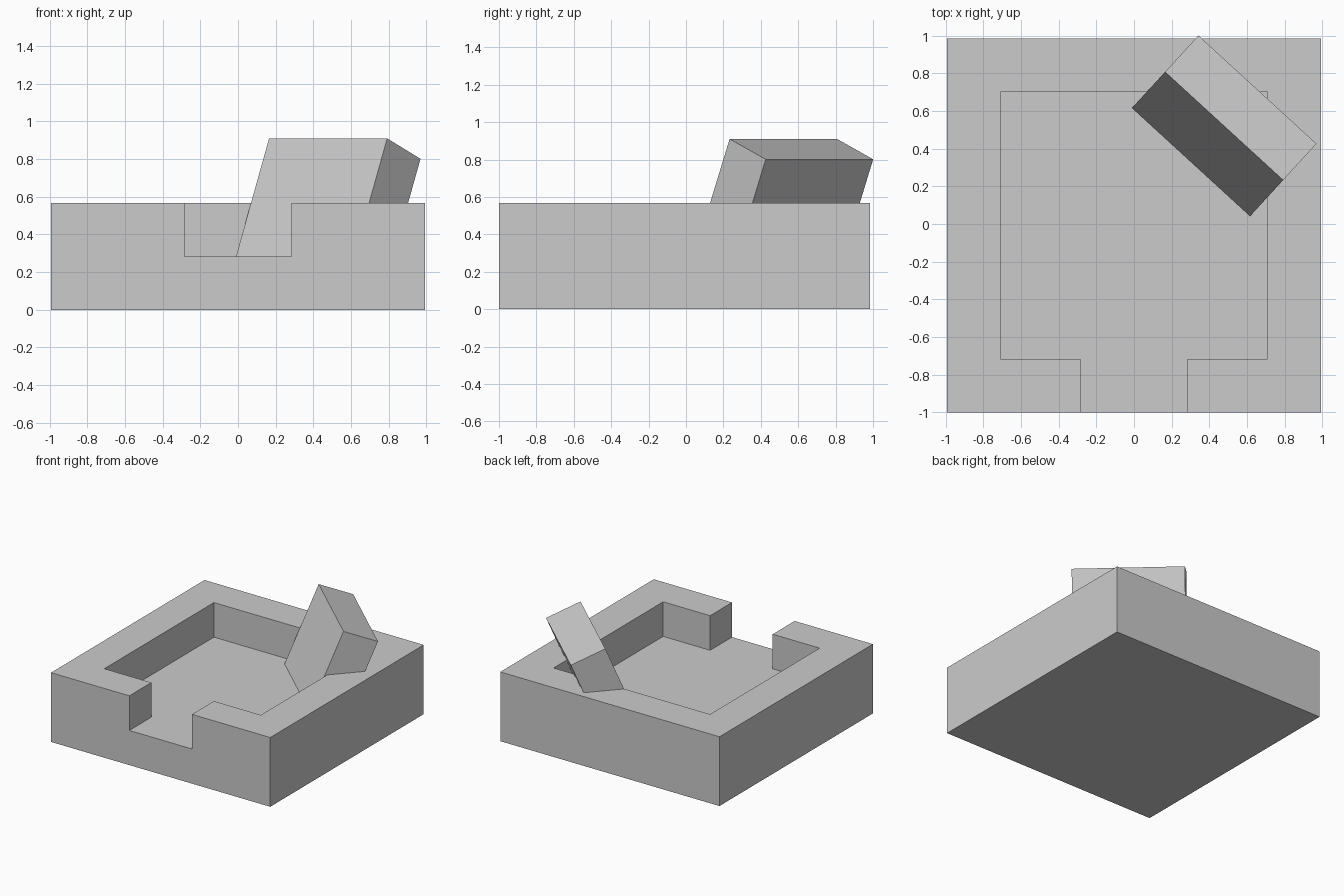
import bpy, bmesh
from math import radians

if "Cube" in bpy.data.objects:
    bpy.data.objects.remove(bpy.data.objects["Cube"])

U = 1.984 / 7          # wall module
Y0 = -0.008            # base centre in y


def prism(name, outline, z0, z1):
    bm = bmesh.new()
    face = bm.faces.new([bm.verts.new((x, y, z0)) for x, y in outline])
    top = bmesh.ops.extrude_face_region(bm, geom=[face])
    verts = [g for g in top["geom"] if isinstance(g, bmesh.types.BMVert)]
    bmesh.ops.translate(bm, verts=verts, vec=(0, 0, z1 - z0))
    bmesh.ops.recalc_face_normals(bm, faces=bm.faces)
    mesh = bpy.data.meshes.new(name)
    bm.to_mesh(mesh)
    bm.free()
    obj = bpy.data.objects.new(name, mesh)
    bpy.context.collection.objects.link(obj)
    return obj


# Square tray block
h = 3.5 * U
tray = prism("tray", [(-h, -h), (h, -h), (h, h), (-h, h)], 0, 2 * U)
tray.location.y = Y0

# Pocket with an open gateway at the front
p = 2.5 * U
half = [(U, -h - 0.1), (U, -p), (p, -p), (p, p)]
pocket = prism("pocket_cutter", half + [(-x, y) for x, y in reversed(half)], U, 3 * U)
pocket.location.y = Y0
bpy.context.view_layer.update()

cut = tray.modifiers.new("pocket", "BOOLEAN")
cut.operation = "DIFFERENCE"
cut.solver = "EXACT"
cut.object = pocket
bpy.context.view_layer.objects.active = tray
bpy.ops.object.modifier_apply(modifier=cut.name)
bpy.data.objects.remove(pocket)

# Slab leaning out over the back right corner, sunk into the floor
a, t = 1.5 * U, 0.5 * U
slab = prism("leaning_slab", [(-a, -t), (a, -t), (a, t), (-a, t)], -a, a)
slab.location = (0.457, 0.497, 0.463)
slab.rotation_euler = (radians(-22.5), 0, radians(-42.5))
